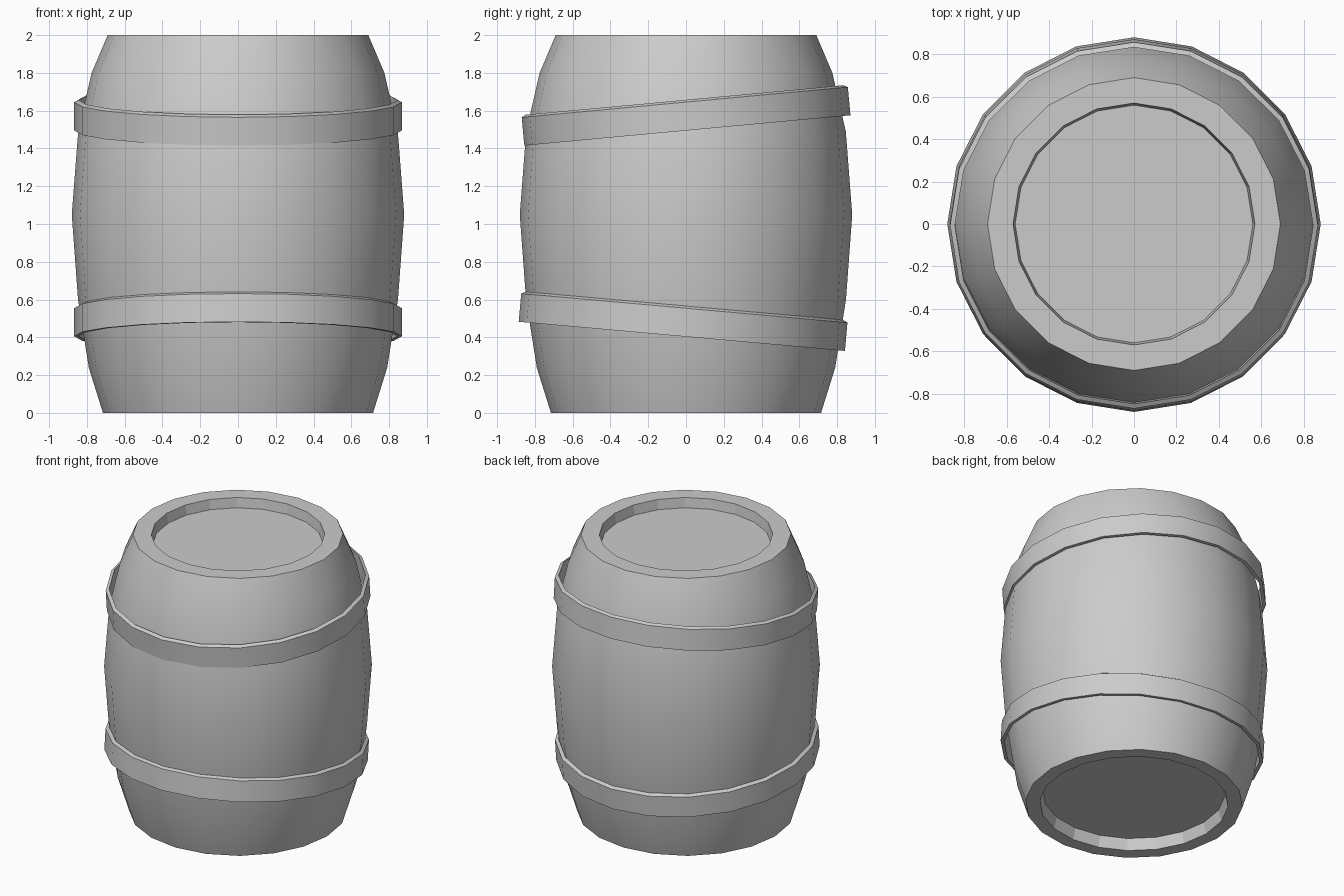
import bpy, bmesh
from math import sin, cos, tau, radians

if "Cube" in bpy.data.objects:
    bpy.data.objects.remove(bpy.data.objects["Cube"])

SIDES = 20


def lathe(name, profile, closed=False, flat=()):
    """Revolve (radius, z) points around z; open profiles get end caps."""
    bm = bmesh.new()
    rings = [[bm.verts.new((r * cos(tau * i / SIDES), r * sin(tau * i / SIDES), z))
              for i in range(SIDES)] for r, z in profile]
    n = len(rings)
    for k in range(n if closed else n - 1):
        a, b = rings[k], rings[(k + 1) % n]
        for i in range(SIDES):
            j = (i + 1) % SIDES
            f = bm.faces.new((a[i], a[j], b[j], b[i]))
            f.smooth = k not in flat
    if not closed:
        bm.faces.new(rings[0][::-1])
        bm.faces.new(rings[-1])
    bmesh.ops.recalc_face_normals(bm, faces=bm.faces)
    # keep rims crisp
    for e in bm.edges:
        if e.calc_face_angle(0) > radians(30):
            e.smooth = False
    me = bpy.data.meshes.new(name)
    bm.to_mesh(me)
    bm.free()
    ob = bpy.data.objects.new(name, me)
    bpy.context.collection.objects.link(ob)
    return ob


# Bulging body with recessed lids at both ends
lathe("barrel_body", [
    (0.60, 0.08), (0.62, 0.0), (0.715, 0.0),
    (0.79, 0.24), (0.847, 0.60), (0.88, 1.05), (0.846, 1.49), (0.775, 1.80),
    (0.69, 2.0), (0.57, 2.0), (0.56, 1.93)], flat=(0, 1, 8, 9))

# Two loose hoops, tilted opposite ways
for name, y, z, tilt in (("upper_hoop", 0.0, 1.575, 5.3),
                         ("lower_hoop", -0.015, 0.485, -5.1)):
    hoop = lathe(name, [(0.844, -0.08), (0.867, -0.08),
                        (0.867, 0.07), (0.844, 0.082)], closed=True)
    hoop.location = (0, y, z)
    hoop.rotation_euler.x = radians(tilt)
